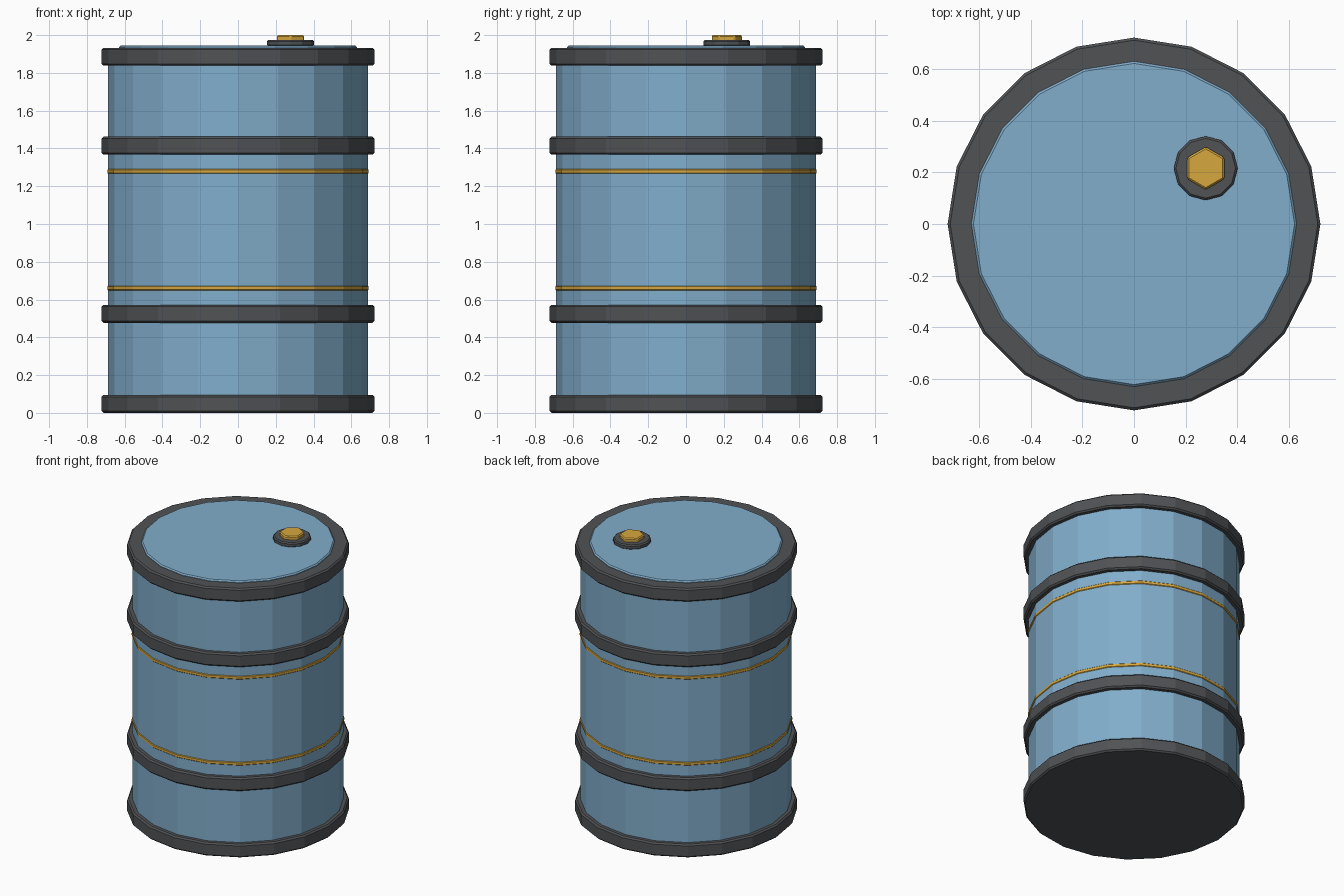
import bpy
from math import pi

cube = bpy.data.objects.get("Cube")
if cube:
    bpy.data.objects.remove(cube, do_unlink=True)


def make_material(name, colour):
    mat = bpy.data.materials.new(name)
    mat.use_nodes = True
    mat.diffuse_color = (*colour, 1)
    mat.node_tree.nodes["Principled BSDF"].inputs["Base Color"].default_value = (*colour, 1)
    return mat


steel_blue = make_material("steel blue", (0.22, 0.42, 0.6))
charcoal = make_material("charcoal", (0.08, 0.084, 0.09))
gold = make_material("gold", (0.68, 0.39, 0.05))


def disc(name, radius, bottom, top, mat, sides=20, bevel=0.01, centre=(0, 0)):
    """Flat-faced upright cylinder between two heights, with bevelled rims."""
    bpy.ops.mesh.primitive_cylinder_add(
        vertices=sides, radius=radius, depth=top - bottom,
        location=(*centre, (top + bottom) / 2))
    obj = bpy.context.object
    obj.name = name
    obj.data.materials.append(mat)
    if bevel:
        mod = obj.modifiers.new("rim bevel", "BEVEL")
        mod.width = bevel
        mod.segments = 1
        mod.limit_method = "ANGLE"
        mod.angle_limit = pi / 4
    return obj


# Barrel wall and lid
disc("barrel_body", 0.688, 0.03, 1.90, steel_blue, bevel=0)
disc("lid", 0.63, 1.90, 1.945, steel_blue, bevel=0.008)

# Dark hoops
hoops = {"bottom_hoop": 0, "lower_hoop": 0.477, "upper_hoop": 1.367, "top_hoop": 1.838}
for name, z in hoops.items():
    disc(name, 0.722, z, z + 0.095, charcoal)

# Thin gold bands
for name, z in {"lower_band": 0.661, "upper_band": 1.279}.items():
    disc(name, 0.692, z - 0.014, z + 0.014, gold, bevel=0.006)

# Filler cap
cap = (0.278, 0.216)
disc("cap_washer", 0.124, 1.94, 1.975, charcoal, sides=12, bevel=0.008, centre=cap)
disc("cap_bolt", 0.083, 1.96, 2.0, gold, sides=6, bevel=0.007, centre=cap)
